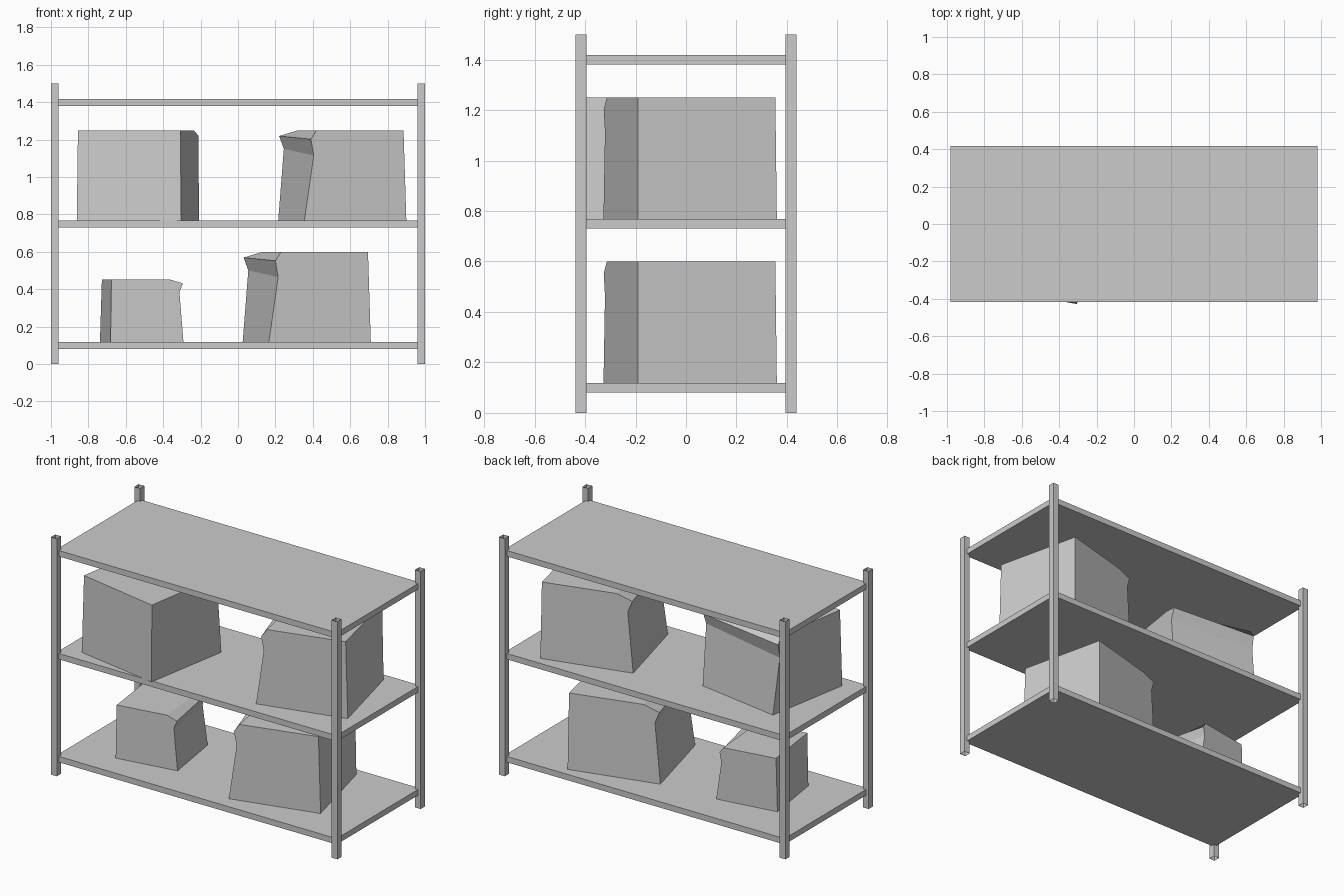
import bpy, bmesh
from math import radians

cube = bpy.data.objects.get("Cube")
if cube:
    bpy.data.objects.remove(cube)

grey = bpy.data.materials.new("plain_grey")
grey.use_nodes = True
grey.diffuse_color = (0.6, 0.6, 0.6, 1)
grey.node_tree.nodes["Principled BSDF"].inputs["Base Color"].default_value = (0.6, 0.6, 0.6, 1)


def add_object(name, bm):
    bmesh.ops.recalc_face_normals(bm, faces=bm.faces)
    mesh = bpy.data.meshes.new(name)
    bm.to_mesh(mesh)
    bm.free()
    mesh.materials.append(grey)
    obj = bpy.data.objects.new(name, mesh)
    bpy.context.collection.objects.link(obj)
    return obj


def add_block(name, centre, size, open_ends=False):
    bm = bmesh.new()
    bmesh.ops.create_cube(bm, size=1)
    if open_ends:
        ends = [f for f in bm.faces if abs(f.normal.z) > 0.5]
        bmesh.ops.delete(bm, geom=ends, context='FACES_ONLY')
    bmesh.ops.scale(bm, vec=size, verts=bm.verts)
    bmesh.ops.translate(bm, vec=centre, verts=bm.verts)
    return add_object(name, bm)


# Three shelves whose corners reach the middle of the posts
POST_X, POST_Y = 0.98, 0.416
shelf_tops = {"lower": 0.117, "middle": 0.767, "upper": 1.417}
for level, top in shelf_tops.items():
    add_block(level + "_shelf", (0, 0, top - 0.018), (2 * POST_X, 2 * POST_Y, 0.037))

# Four open tube posts
for sx, side in ((-1, "right"), (1, "left")):
    for sy, end in ((-1, "front"), (1, "back")):
        add_block(f"{end}_{side}_post", (sx * POST_X, sy * POST_Y, 0.75),
                  (0.04, 0.042, 1.5), open_ends=True)

# Crumpled carton: a front and a back outline, joined around the rim
FRONT = [(-.204, -.343, 0), (.341, -.206, 0), (.326, -.206, .482),
         (-.139, -.33, .482), (-.169, -.342, .435), (-.154, -.337, .348)]
BACK = [(-.344, .204, 0), (.206, .344, 0), (.2, .338, .482),
        (-.239, .22, .482), (-.339, .205, .452), (-.314, .215, .383)]


def add_carton(name, x, y, z, turn=0, scale=1):
    bm = bmesh.new()
    front = [bm.verts.new(p) for p in FRONT]
    back = [bm.verts.new(p) for p in BACK]
    bm.faces.new(front)
    bm.faces.new(back[::-1])
    for i in range(len(front)):
        j = (i + 1) % len(front)
        bm.faces.new((front[j], front[i], back[i], back[j]))
    obj = add_object(name, bm)
    obj.location = (x, y, z)
    obj.rotation_euler.z = radians(turn)
    obj.scale = (scale,) * 3


middle, lower = shelf_tops["middle"], shelf_tops["lower"]
add_carton("middle_left_carton", 0.559, 0.016, middle)
add_carton("middle_right_carton", -0.535, -0.1, middle, turn=-114)
add_carton("lower_left_carton", 0.369, 0.016, lower)
add_carton("lower_right_carton", -0.516, -0.023, lower, turn=174.5, scale=0.695)
